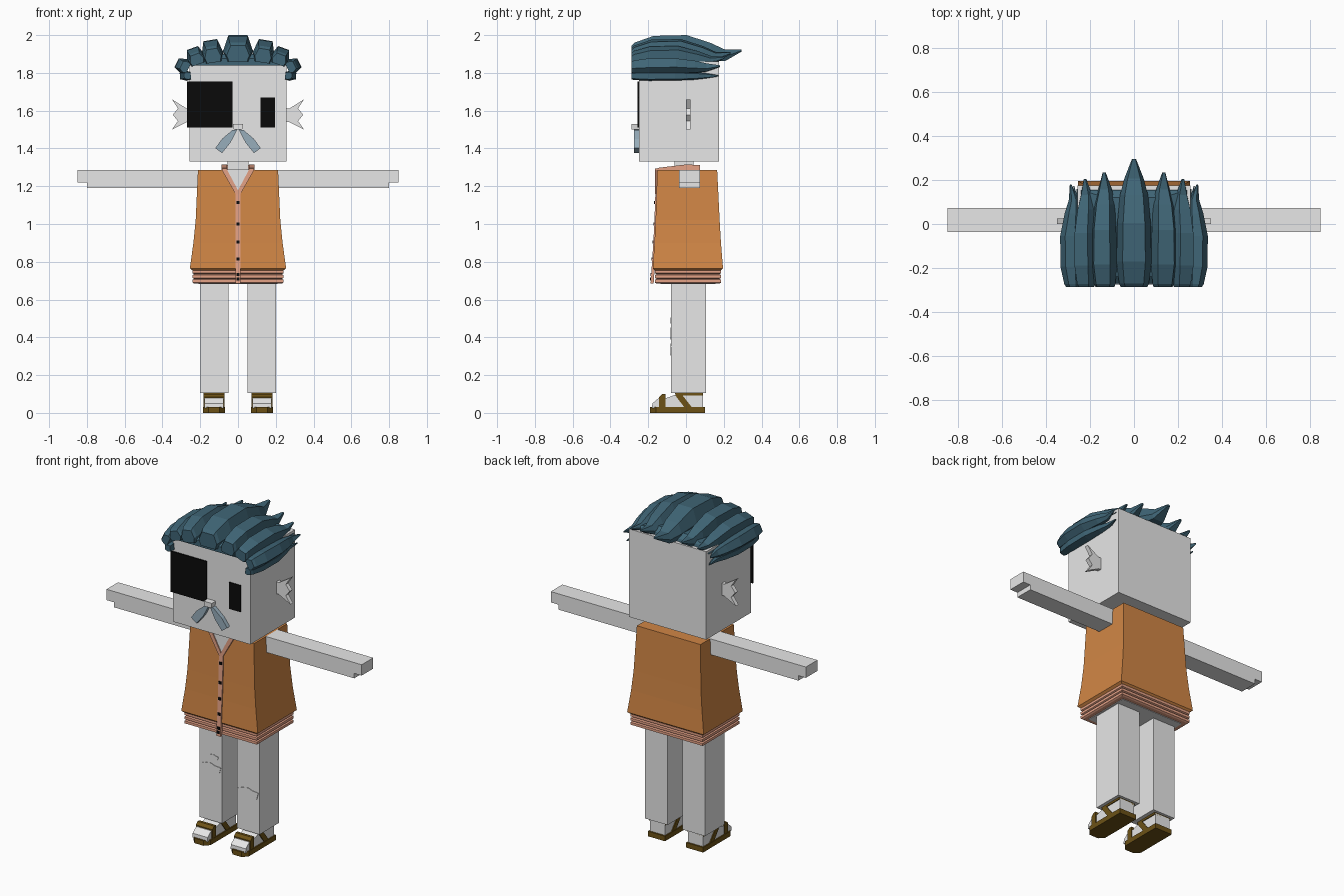
import bpy, bmesh, math
from mathutils import Matrix, Vector

if "Cube" in bpy.data.objects:
    bpy.data.objects.remove(bpy.data.objects["Cube"])


def material(name, r, g, b):
    m = bpy.data.materials.new(name)
    m.use_nodes = True
    m.diffuse_color = (r, g, b, 1)
    bsdf = m.node_tree.nodes["Principled BSDF"]
    bsdf.inputs["Base Color"].default_value = (r, g, b, 1)
    bsdf.inputs["Roughness"].default_value = 0.8
    return m


GREY = material("pale grey", 0.8, 0.8, 0.8)
ORANGE = material("orange cloth", 0.64, 0.24, 0.06)
PINK = material("pink trim", 0.78, 0.36, 0.24)
BLACK = material("black", 0.003, 0.003, 0.003)
HAIR = material("teal hair", 0.05, 0.13, 0.18)
BROWN = material("brown leather", 0.15, 0.083, 0.008)
BLUE = material("blue grey", 0.31, 0.42, 0.5)


def loft(name, rings, mat):
    """Skin a list of equal-length point rings and cap both ends."""
    bm = bmesh.new()
    loops = [[bm.verts.new(p) for p in ring] for ring in rings]
    n = len(loops[0])
    for a, b in zip(loops, loops[1:]):
        for i in range(n):
            j = (i + 1) % n
            bm.faces.new((a[i], a[j], b[j], b[i]))
    bm.faces.new(loops[0])
    bm.faces.new(loops[-1])
    bmesh.ops.recalc_face_normals(bm, faces=bm.faces)
    mesh = bpy.data.meshes.new(name)
    bm.to_mesh(mesh)
    bm.free()
    mesh.materials.append(mat)
    ob = bpy.data.objects.new(name, mesh)
    bpy.context.collection.objects.link(ob)
    return ob


def prism(name, pts, axis, lo, hi, mat):
    """Extrude a flat outline along one axis."""
    place = {"x": lambda p, d: (d, p[0], p[1]),
             "y": lambda p, d: (p[0], d, p[1]),
             "z": lambda p, d: (p[0], p[1], d)}[axis]
    return loft(name, [[place(p, d) for p in pts] for d in (lo, hi)], mat)


def rect(x0, x1, y0, y1):
    return [(x0, y0), (x1, y0), (x1, y1), (x0, y1)]


def box(name, x0, x1, y0, y1, z0, z1, mat):
    return prism(name, rect(x0, x1, y0, y1), "z", z0, z1, mat)


def tower(name, levels, mat):
    """Stack of rectangles: (z, half width, front y, back y)."""
    return loft(name, [[(x, y, z) for x, y in rect(-w, w, f, b)]
                       for z, w, f, b in levels], mat)


SIDES = ((-1, "right"), (1, "left"))

# Head, neck and face
box("head", -0.257, 0.257, -0.25, 0.175, 1.33, 1.86, GREY)
box("neck", -0.055, 0.055, -0.06, 0.04, 1.27, 1.34, GREY)
box("eye_patch", -0.27, -0.03, -0.258, -0.249, 1.51, 1.755, BLACK)
box("left_eye", 0.12, 0.195, -0.256, -0.249, 1.51, 1.67, BLACK)
tower("nose", [(1.5, 0.022, -0.288, -0.25), (1.53, 0.027, -0.288, -0.25)], GREY)

ear = [(0.25, 1.615), (0.27, 1.61), (0.35, 1.66), (0.318, 1.612), (0.345, 1.578),
       (0.318, 1.545), (0.35, 1.5), (0.27, 1.54), (0.25, 1.54)]
whisker = [(0.004, 1.5), (0.03, 1.497), (0.085, 1.45), (0.12, 1.402),
           (0.085, 1.375), (0.04, 1.43)]
for s, side in SIDES:
    prism(side + "_ear", [(s * x, z) for x, z in ear], "y", 0, 0.025, GREY)
    prism(side + "_moustache", [(s * x, z) for x, z in whisker], "y", -0.275, -0.249, BLUE)

# Swept hair locks: (along, width, underside, top) fractions
STATIONS = [(0, 0.75, 0, 0.6), (0.03, 0.85, 0, 0.72), (0.2, 1, 0, 0.97),
            (0.5, 0.95, 0, 1), (0.72, 0.8, 0, 0.7), (0.85, 0.55, 0.02, 0.45),
            (1, 0.12, 0.38, 0.46)]


def lock(name, x, z, angle, half, height, back):
    turn = Matrix.Rotation(math.radians(angle), 3, "Y")
    rings = []
    for t, w, low, top in STATIONS:
        w *= half
        section = [(-0.8 * w, low), (-w, low + 0.4 * (top - low)), (-0.65 * w, top),
                   (0.65 * w, top), (w, low + 0.4 * (top - low)), (0.8 * w, low)]
        y = -0.288 + t * (back + 0.288)
        rings.append([turn @ Vector((u, 0, v * height)) + Vector((x, y, z))
                      for u, v in section])
    loft(name, rings, HAIR)


lock("crown_lock", 0, 1.86, 0, 0.08, 0.14, 0.295)
for s, side in SIDES:
    lock(side + "_top_lock", s * 0.128, 1.855, s * 9, 0.058, 0.12, 0.235)
    lock(side + "_upper_lock", s * 0.21, 1.845, s * 20, 0.05, 0.092, 0.205)
    lock(side + "_temple_lock", s * 0.262, 1.823, s * 64, 0.042, 0.07, 0.18)
    lock(side + "_lower_lock", s * 0.25, 1.785, s * 92, 0.026, 0.058, 0.172)
# Hair cap closing the gaps between locks
tower("hair_cap", [(1.84, 0.262, -0.27, 0.16), (1.875, 0.225, -0.27, 0.15),
                   (1.9, 0.13, -0.24, 0.12)], HAIR)

# Flared vest and ribbed hem
VEST = [(0.75, 0.235, -0.16, 0.18), (0.765, 0.255, -0.176, 0.196),
        (0.9, 0.236, -0.167, 0.185), (1.02, 0.224, -0.161, 0.178),
        (1.285, 0.212, -0.152, 0.165)]
tower("vest", VEST, ORANGE)
ribs = []
for i in range(3):
    z = 0.685 + i * 0.025
    ribs += [(z, 0.232, -0.156, 0.177), (z + 0.005, 0.241, -0.165, 0.186),
             (z + 0.02, 0.241, -0.165, 0.186), (z + 0.024, 0.232, -0.156, 0.177)]
tower("ribbed_hem", ribs, PINK)
box("hips", -0.21, 0.21, -0.135, 0.155, 0.682, 0.7, GREY)


def front_y(z):
    for (z0, _, f0, _), (z1, _, f1, _) in zip(VEST[1:], VEST[2:]):
        if z <= z1:
            return f0 + (f1 - f0) * (z - z0) / (z1 - z0)
    return VEST[-1][2]


# Button strip, buttons and neckline
tower("button_strip", [(z, 0.014, front_y(z) - 0.006, front_y(z) + 0.01)
                       for z in (0.685, 0.765, 0.9, 1.02, 1.18)], PINK)
for i, z in enumerate((0.708, 0.732, 0.815, 0.905, 1.0, 1.115)):
    y = front_y(z) - 0.011
    box("button_%d" % (i + 1), -0.008, 0.008, y, y + 0.008, z - 0.008, z + 0.008, BLACK)
prism("shirt_front", [(0, 1.165), (0.062, 1.288), (-0.062, 1.288)], "y",
      -0.158, -0.15, GREY)
for s, side in SIDES:
    prism(side + "_neckline", [(0, 1.16), (s * 0.014, 1.16), (s * 0.085, 1.285),
                               (s * 0.085, 1.295), (s * 0.062, 1.295), (0, 1.178)],
          "y", -0.164, -0.15, PINK)
    prism(side + "_collar", [(-0.15, 1.28), (-0.15, 1.297), (0, 1.315),
                             (0.075, 1.312), (0.075, 1.28)], "x",
          s * 0.058, s * 0.087, PINK)
box("back_collar", -0.087, 0.087, 0.045, 0.075, 1.28, 1.312, PINK)

# Arms, legs and sandals
arm = [(0.19, 1.19), (0.8, 1.19), (0.8, 1.22), (0.85, 1.22), (0.85, 1.285), (0.19, 1.285)]
foot = [(-0.18, 0.025), (-0.178, 0.05), (-0.145, 0.078), (-0.1, 0.08), (-0.045, 0.1),
        (0.09, 0.1), (0.09, 0.025)]
sole = [(-0.057, 0.1), (0.057, 0.1), (0.057, -0.16), (0.03, -0.19), (-0.03, -0.19),
        (-0.057, -0.16)]
toe_strap = [(-0.142, 0.025), (-0.142, 0.085), (-0.125, 0.1), (-0.108, 0.1),
             (-0.108, 0.025)]
heel_strap = [(-0.058, 0.104), (0.09, 0.104), (0.09, 0.092), (-0.018, 0.092),
              (0.035, 0.025), (-0.005, 0.025), (-0.055, 0.09)]
for s, side in SIDES:
    cx = s * 0.127
    prism(side + "_arm", [(s * x, z) for x, z in arm], "y", -0.037, 0.073, GREY)
    box(side + "_leg", s * 0.125 - 0.075, s * 0.125 + 0.075, -0.08, 0.105, 0.105, 0.7, GREY)
    prism(side + "_foot", foot, "x", cx - 0.05, cx + 0.05, GREY)
    prism(side + "_sole", [(cx + x, y) for x, y in sole], "z", 0, 0.03, BROWN)
    prism(side + "_toe_strap", toe_strap, "x", cx - 0.055, cx + 0.055, BROWN)
    prism(side + "_heel_strap", heel_strap, "x", cx - 0.055, cx + 0.055, BROWN)

# Worn knee patches
patch = [(-1, 0.4), (-0.6, 0.7), (0, 0.9), (0.4, 0.6), (1, 0.5), (0.85, -0.6),
         (0.3, -0.9), (-0.3, -0.6), (-0.8, -0.8)]
for name, x, z, w, h in (("right_knee_patch", -0.125, 0.42, 0.068, 0.035),
                         ("right_small_patch", -0.105, 0.49, 0.032, 0.018),
                         ("left_knee_patch", 0.125, 0.335, 0.068, 0.036)):
    prism(name, [(x + w * u, z + h * v) for u, v in patch], "y", -0.083, -0.078, GREY)
